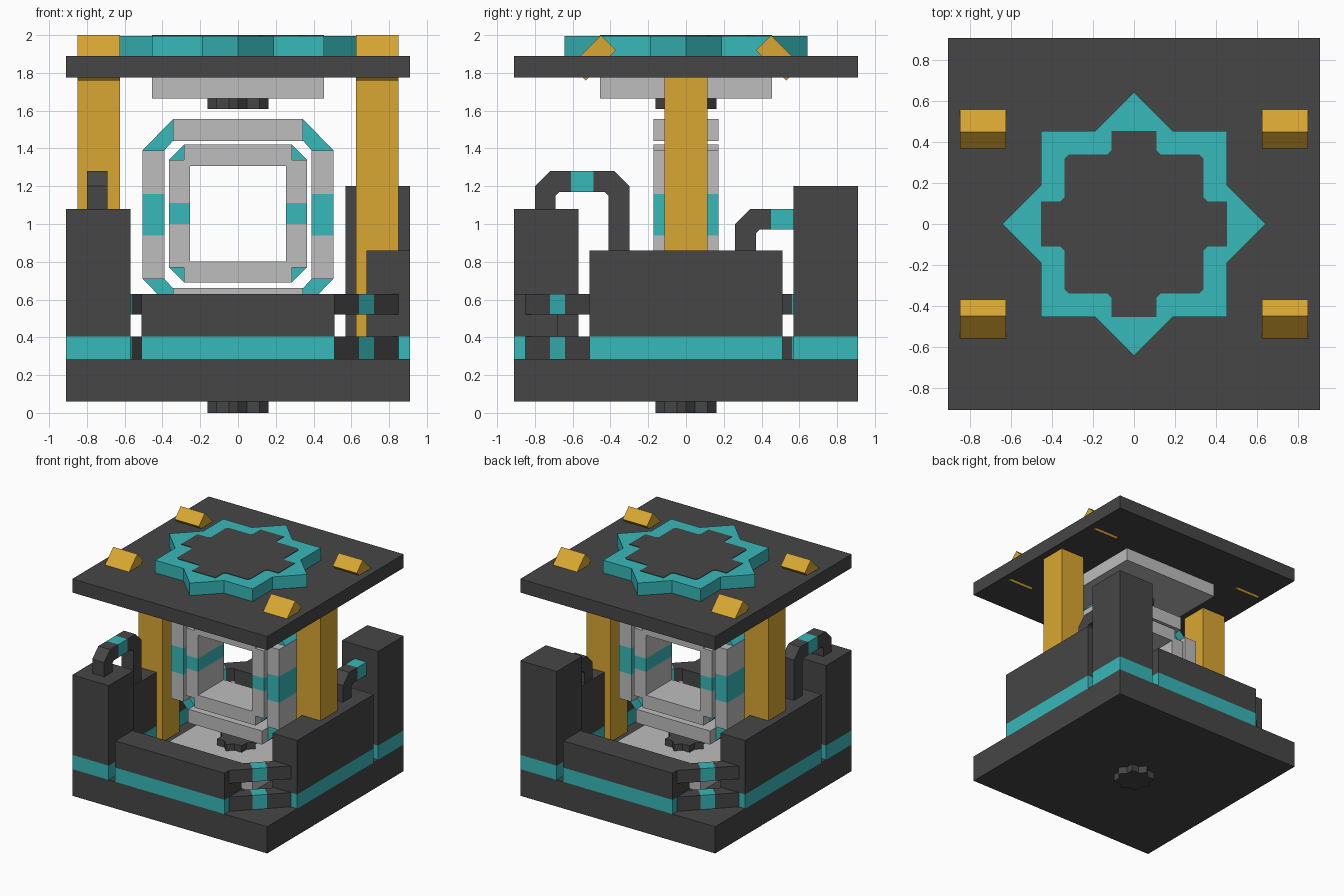
import bpy, bmesh, math

cube = bpy.data.objects.get("Cube")
if cube:
    bpy.data.objects.remove(cube, do_unlink=True)


def material(name, rgb):
    m = bpy.data.materials.new(name)
    m.use_nodes = True
    m.diffuse_color = (*rgb, 1)
    m.node_tree.nodes["Principled BSDF"].inputs["Base Color"].default_value = (*rgb, 1)
    return m


DARK = material("dark stone", (0.061, 0.061, 0.061))
TEAL = material("teal glow", (0.039, 0.479, 0.491))
GOLD = material("gold", (0.70, 0.39, 0.032))
GREY = material("light grey", (0.51, 0.51, 0.51))


def prism(name, pts, axis, lo, hi, mat):
    """Extrude a 2D outline along an axis (the other two axes keep their order)."""
    place = {"x": lambda a, b, h: (h, a, b),
             "y": lambda a, b, h: (a, h, b),
             "z": lambda a, b, h: (a, b, h)}[axis]
    bm = bmesh.new()
    low = [bm.verts.new(place(a, b, lo)) for a, b in pts]
    high = [bm.verts.new(place(a, b, hi)) for a, b in pts]
    bm.faces.new(low)
    bm.faces.new(high)
    n = len(pts)
    for i in range(n):
        j = (i + 1) % n
        bm.faces.new((low[i], low[j], high[j], high[i]))
    bmesh.ops.recalc_face_normals(bm, faces=bm.faces)
    me = bpy.data.meshes.new(name)
    bm.to_mesh(me)
    bm.free()
    me.materials.append(mat)
    ob = bpy.data.objects.new(name, me)
    bpy.context.collection.objects.link(ob)
    return ob


def box(name, x, y, z, mat):
    return prism(name, [(x[0], y[0]), (x[1], y[0]), (x[1], y[1]), (x[0], y[1])],
                 "z", z[0], z[1], mat)


def span(a, b, s):
    """Range a..b, mirrored to the negative side when s is -1."""
    return (a, b) if s > 0 else (-b, -a)


def star(apothem):
    """Outline of two crossed squares."""
    pts = []
    for k in range(8):
        for ang, r in ((45 * k, apothem * math.sqrt(2)),
                       (45 * k + 22.5, apothem / math.cos(math.pi / 8))):
            a = math.radians(ang)
            pts.append((r * math.cos(a), r * math.sin(a)))
    return pts


# Base, roof and the plates and studs between them
W = (-0.91, 0.91)
P = (-0.455, 0.455)
box("base_slab", W, W, (0.06, 0.285), DARK)
box("roof_slab", W, W, (1.775, 1.89), DARK)
box("floor_plate", P, P, (0.285, 0.395), GREY)
box("ceiling_plate", P, P, (1.665, 1.775), GREY)
for name, lo, hi in (("bottom_stud", 0, 0.06), ("floor_stud", 0.395, 0.45),
                     ("ceiling_stud", 1.61, 1.665)):
    prism(name, star(0.114), "z", lo, hi, DARK)

# Star emblem on the roof with its dark inlay
prism("roof_star", star(0.455), "z", 1.89, 1.996, TEAL)
quarter = [(0.455, -0.11), (0.455, 0.11), (0.36, 0.11), (0.34, 0.13),
           (0.34, 0.32), (0.32, 0.34), (0.13, 0.34), (0.11, 0.36)]
inlay = []
for k in range(4):
    c, s = ((1, 0), (0, 1), (-1, 0), (0, -1))[k]
    inlay += [(c * x - s * y, s * x + c * y) for x, y in quarter]
prism("roof_star_inlay", inlay, "z", 1.992, 2.0, DARK)

# Slanted gold pegs through the roof
for sx in (1, -1):
    for sy in (1, -1):
        outline = [(0.45 * sy, 2.0), (0.37 * sy, 1.92), (0.53 * sy, 1.76), (0.61 * sy, 1.84)]
        prism("roof_peg", outline, "x", *span(0.625, 0.85, sx), GOLD)


def striped_block(name, x, y, top):
    box(name + "_stripe", x, y, (0.285, 0.405), TEAL)
    box(name, x, y, (0.405, top), DARK)


# Walls, corner towers and gold posts
L = (-0.51, 0.51)
for s, fb, lr in ((1, "back", "left"), (-1, "front", "right")):
    striped_block(fb + "_wall", L, span(0.68, 0.91, s), 0.63)
    striped_block(lr + "_wall", span(0.68, 0.91, s), L, 0.86)
    box(lr + "_post", span(0.625, 0.85, s), (-0.115, 0.115), (0.285, 1.775), GOLD)
    corner = span(0.57, 0.91, s)
    striped_block(fb + "_tower", corner, corner, 1.2 if s > 0 else 1.08)

# Diagonal bars across the two open corners
for s in (1, -1):
    for lo, hi in ((0.285, 0.405), (0.52, 0.63)):
        for t0, t1, mat in ((0, 0.13, DARK), (0.13, 0.21, TEAL), (0.21, 0.34, DARK)):
            n = 0.078  # inward offset on each axis
            a, b = (0.51 + t0, -0.85 + t0), (0.51 + t1, -0.85 + t1)
            pts = [a, b, (b[0] - n, b[1] + n), (a[0] - n, a[1] + n)]
            prism("corner_bar", [(s * x, s * y) for x, y in pts], "z", lo, hi, mat)

# Arched pipes from the side walls to the towers
half = [(0.25, None), (0.25, -0.08), (0.17, 0), (0.06, 0),
        (0.06, -0.11), (0.12, -0.11), (0.14, -0.13), (0.14, None)]
for sx, cy, top in ((-1, -0.55, 1.28), (1, 0.51, 1.08)):
    xs = span(0.69, 0.80, sx)
    for sy in (1, -1):
        pts = [(cy + sy * y, 0.86 if z is None else top + z) for y, z in half]
        prism("pipe_arch", pts, "x", *xs, DARK)
    box("pipe_band", xs, (cy - 0.06, cy + 0.06), (top - 0.11, top), TEAL)


def ring(name, r, w, bar, side, band, corner, cz):
    """Square frame of four bars with teal bands and thinner teal corner pieces."""
    depth = (-0.172, 0.172)
    for s in (1, -1):
        z = span(r - w, r, s)
        box(name + "_bar", (-bar, bar), depth, (cz + z[0], cz + z[1]), GREY)
        x = span(r - w, r, s)
        box(name + "_band", x, depth, (cz - band, cz + band), TEAL)
        for t in (1, -1):
            z = span(band, side, t)
            box(name + "_side", x, depth, (cz + z[0], cz + z[1]), GREY)
            prism(name + "_corner", [(s * a, cz + t * b) for a, b in corner],
                  "y", -0.09, 0.09, TEAL)


# Two nested frames at the centre
ring("outer_ring", 0.505, 0.115, 0.345, 0.34, 0.11,
     [(0.345, 0.505), (0.505, 0.34), (0.39, 0.34), (0.345, 0.39)], 1.05)
ring("inner_ring", 0.365, 0.112, 0.285, 0.285, 0.055,
     [(0.285, 0.365), (0.365, 0.285), (0.285, 0.285)], 1.055)
